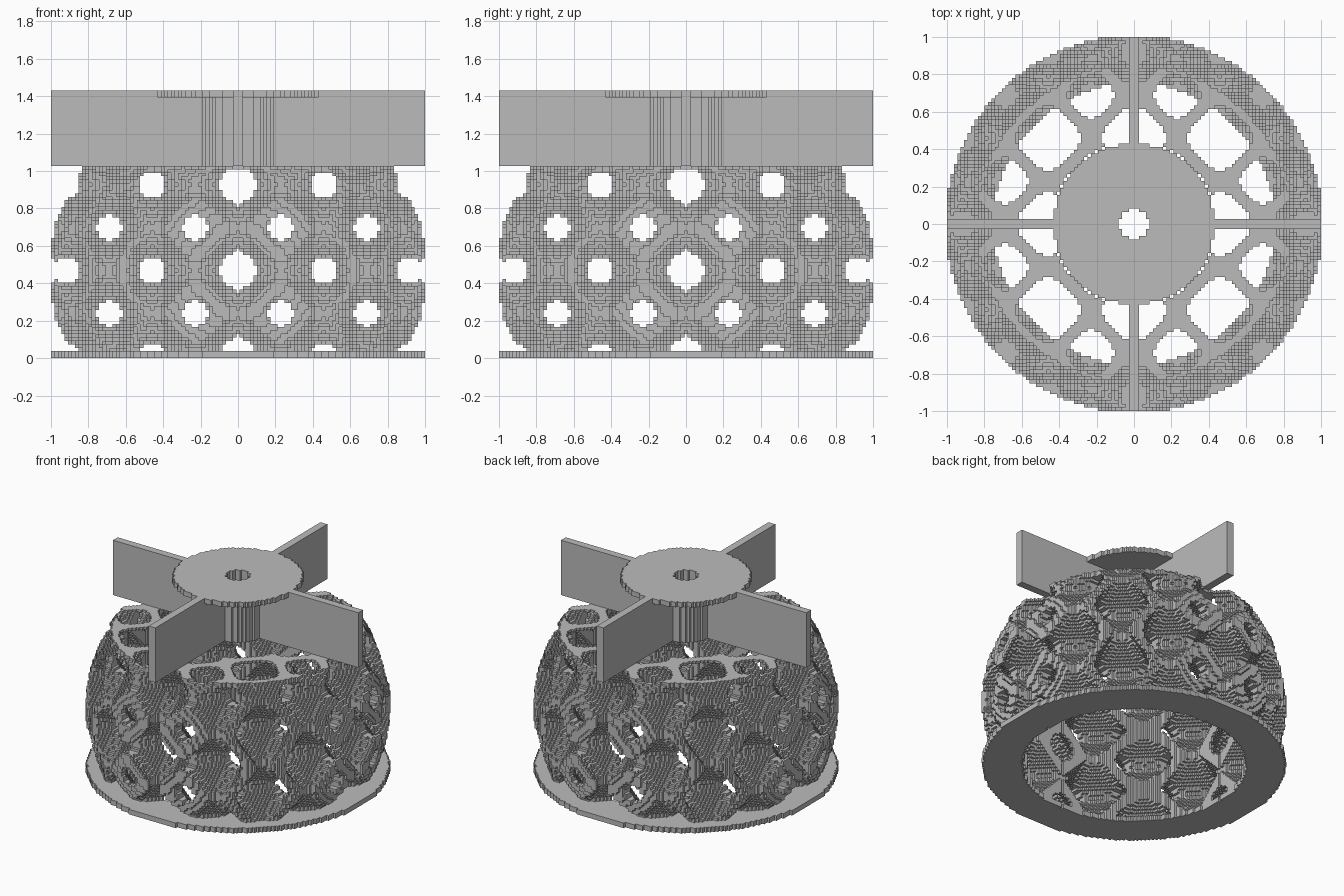
import bpy
import math

old = bpy.data.objects.get("Cube")
if old:
    bpy.data.objects.remove(old, do_unlink=True)

HALF = 54                     # cells either side of the centre
H = 2 / (2 * HALF + 1)        # cell size
PERIOD, WALL = 25, 0.6        # lattice repeat and sheet thickness
MID, TOP, HEIGHT = 25, 56, 78  # sphere centre layer, body top, full height

grey = bpy.data.materials.new("plain grey")
grey.use_nodes = True
colour = (0.5, 0.5, 0.5, 1)
grey.diffuse_color = colour
grey.node_tree.nodes["Principled BSDF"].inputs["Base Color"].default_value = colour


def add_object(name, verts, faces):
    mesh = bpy.data.meshes.new(name)
    mesh.from_pydata(verts, [], faces)
    mesh.materials.append(grey)
    obj = bpy.data.objects.new(name, mesh)
    bpy.context.collection.objects.link(obj)
    return obj


def stepped_solid(name, cells):
    """Skin a set of cubic cells, keeping only the exposed sides."""
    index, faces = {}, []
    for cell in cells:
        for axis in range(3):
            u, v = (axis + 1) % 3, (axis + 2) % 3
            for side in (0, 1):
                other = list(cell)
                other[axis] += 2 * side - 1
                if tuple(other) in cells:
                    continue
                loop = []
                for du, dv in ((0, 0), (1, 0), (1, 1), (0, 1)):
                    p = list(cell)
                    p[axis] += side
                    p[u] += du
                    p[v] += dv
                    loop.append(index.setdefault(tuple(p), len(index)))
                faces.append(loop if side else loop[::-1])
    verts = [((x - 0.5) * H, (y - 0.5) * H, z * H) for x, y, z in index]
    return add_object(name, verts, faces)


def ring(inner, outer, low, high):
    span = range(-HALF, HALF + 1)
    return {(x, y, z) for x in span for y in span
            if inner < math.hypot(x, y) < outer for z in range(low, high)}


def box(name, x0, x1, y0, y1, z0, z1):
    verts = [(x * H, y * H, z * H) for x in (x0, x1) for y in (y0, y1) for z in (z0, z1)]
    faces = [(0, 1, 3, 2), (4, 6, 7, 5), (0, 4, 5, 1), (2, 3, 7, 6), (0, 2, 6, 4), (1, 5, 7, 3)]
    return add_object(name, verts, faces)


# Perforated body: a periodic sheet lattice inside a truncated sphere with a round
# bore; the last layer reaches further inward as a thin lattice lid
wave = {i: math.cos(math.tau * i / PERIOD) for i in range(-HALF, HALF + 1)}
body = set()
for x in wave:
    for y in wave:
        r = math.hypot(x, y)
        if r >= HALF + 1:
            continue
        for layer in range(2, TOP):
            z = layer - MID
            bore = 24 if layer == TOP - 1 else 41
            if (r > bore and r * r + z * z < (HALF + 1) ** 2
                    and abs(wave[x] + wave[y] + wave[z]) < WALL):
                body.add((x, y, layer))
stepped_solid("lattice_body", body)

# Flat base ring, hub tube and cap disc
stepped_solid("base_ring", ring(41, HALF + 1, 0, 2))
stepped_solid("hub_tube", ring(4.3, 11, TOP, HEIGHT - 2))
stepped_solid("cap_disc", ring(4.3, 23.5, HEIGHT - 2, HEIGHT))

# Four upright vanes
for side, start, end in (("left", 9, HALF + 0.5), ("right", -HALF - 0.5, -9)):
    box(side + "_vane", start, end, -1.5, 1.5, TOP, HEIGHT)
for side, start, end in (("back", 9, HALF + 0.5), ("front", -HALF - 0.5, -9)):
    box(side + "_vane", -1.5, 1.5, start, end, TOP, HEIGHT)
